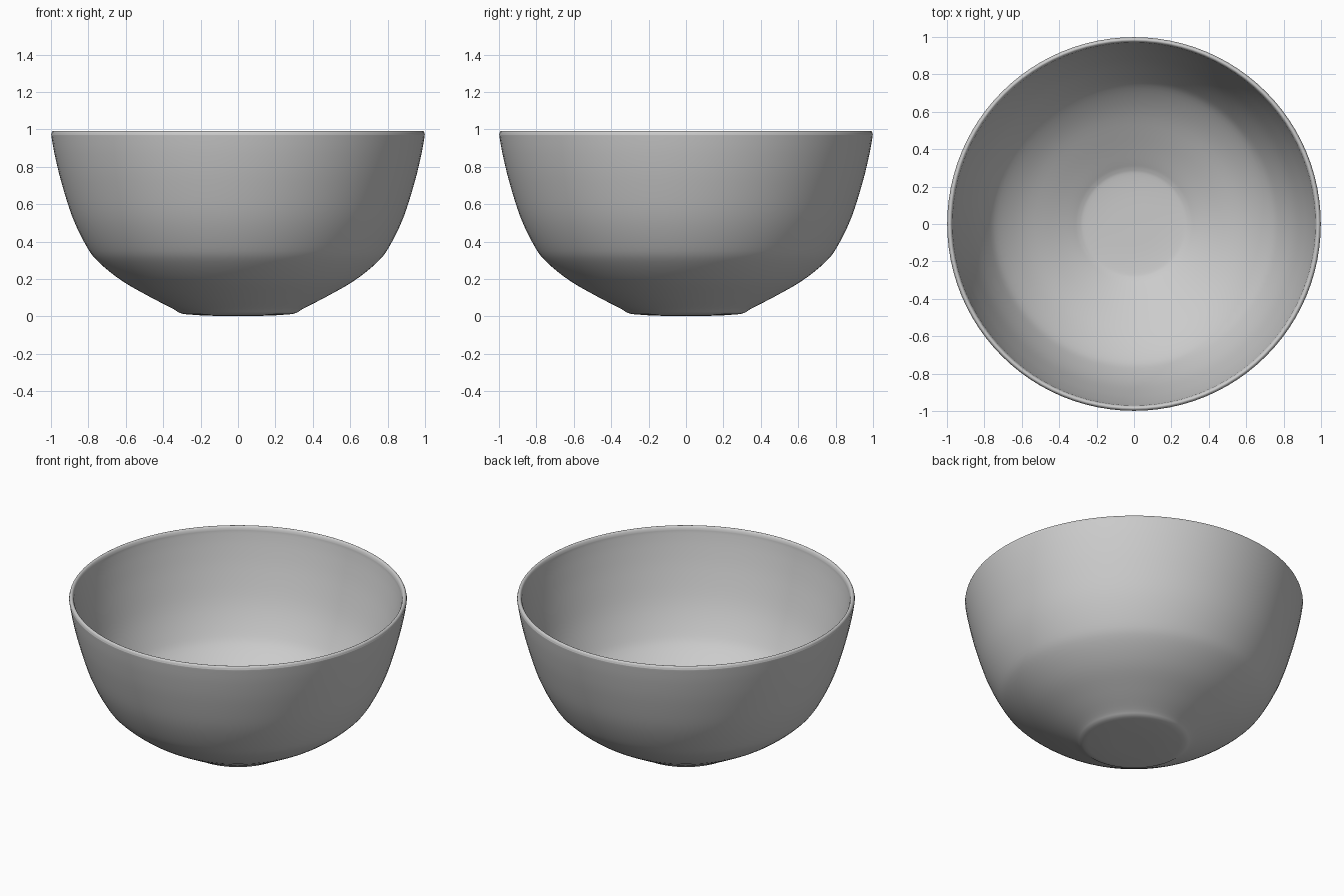
import bpy, bmesh, math
from mathutils import Vector

if "Cube" in bpy.data.objects:
    bpy.data.objects.remove(bpy.data.objects["Cube"])

SEGMENTS = 96


def smooth_path(points, steps=4):
    """Catmull-Rom curve through (radius, height) points."""
    p = [Vector(q) for q in points]
    p = [2 * p[0] - p[1]] + p + [2 * p[-1] - p[-2]]
    out = []
    for a, b, c, d in zip(p, p[1:], p[2:], p[3:]):
        for i in range(steps):
            t = i / steps
            out.append(0.5 * (2 * b + (c - a) * t + (2 * a - 5 * b + 4 * c - d) * t ** 2
                              + (3 * b - a - 3 * c + d) * t ** 3))
    return out + [p[-2]]


# Base, outer wall, rounded rim, inner wall and floor
base = [(0, 0.002), (0.16, 0.004), (0.26, 0.01), (0.295, 0.014)]
outer = [(0.318, 0.022), (0.35, 0.042), (0.47, 0.104), (0.62, 0.19), (0.745, 0.29), (0.81, 0.375),
         (0.885, 0.53), (0.945, 0.72), (0.98, 0.865), (0.997, 0.96)]
rim = [(0.998, 0.975), (0.994, 0.987), (0.985, 0.992), (0.976, 0.987), (0.97, 0.972)]
inner = [(0.967, 0.95), (0.951, 0.87), (0.916, 0.73), (0.857, 0.545), (0.785, 0.395),
         (0.725, 0.313), (0.605, 0.217), (0.455, 0.132), (0.335, 0.07)]
floor = [(0.295, 0.05), (0.26, 0.041), (0.16, 0.034), (0, 0.032)]
profile = smooth_path(base + outer + rim + inner + floor)

# Revolve the profile around z
bm = bmesh.new()
verts = [bm.verts.new((max(p.x, 0), 0, p.y)) for p in profile]
edges = [bm.edges.new(pair) for pair in zip(verts, verts[1:])]
bmesh.ops.spin(bm, geom=verts + edges, axis=(0, 0, 1), cent=(0, 0, 0),
               angle=math.tau, steps=SEGMENTS, use_duplicate=False)
bmesh.ops.remove_doubles(bm, verts=bm.verts, dist=0.0003)
bmesh.ops.recalc_face_normals(bm, faces=bm.faces)
mesh = bpy.data.meshes.new("bowl")
bm.to_mesh(mesh)
bm.free()
mesh.shade_smooth()
bowl = bpy.data.objects.new("bowl", mesh)
bpy.context.collection.objects.link(bowl)
